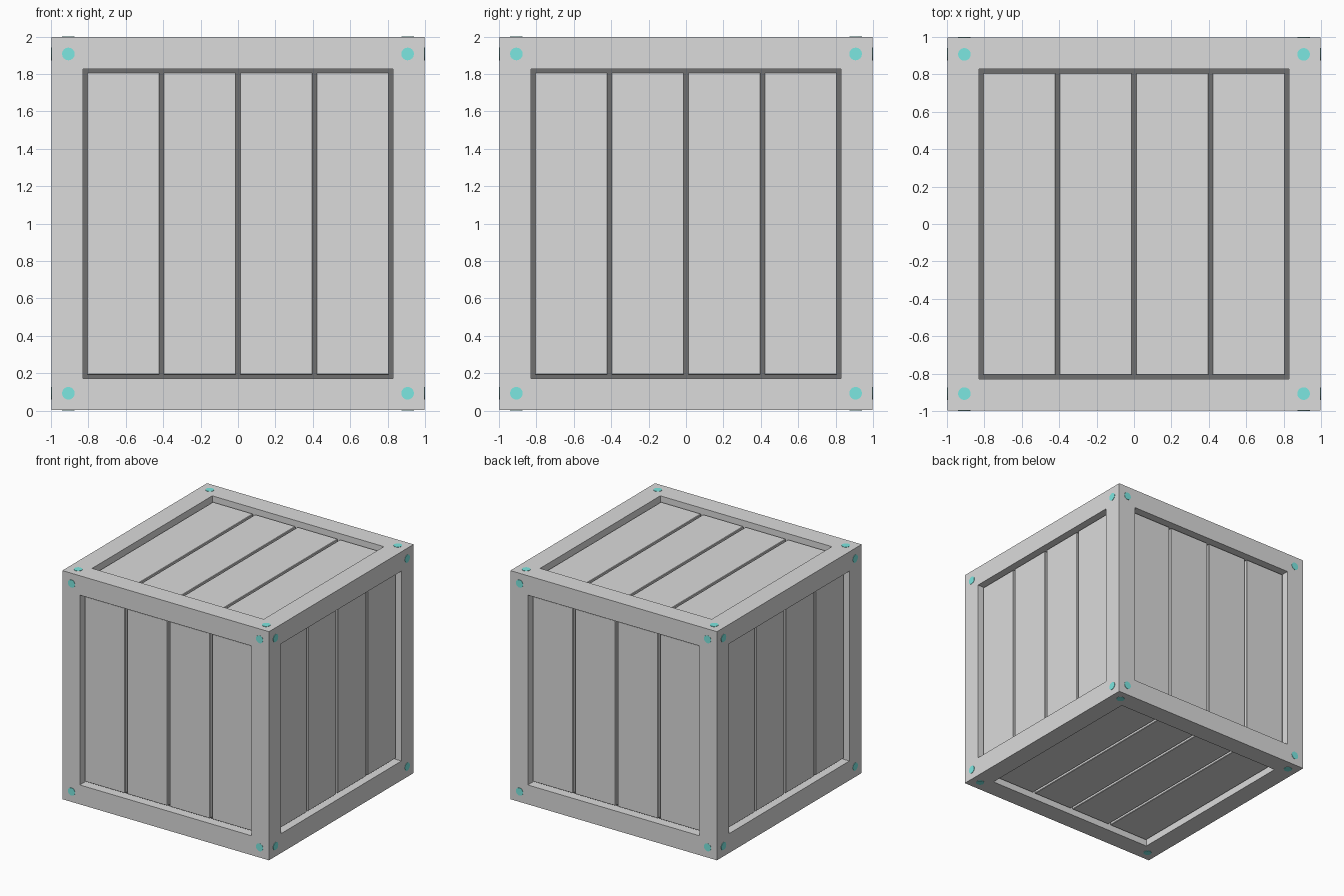
import bpy, bmesh
from math import pi
from mathutils import Matrix, Vector

old = bpy.data.objects.get("Cube")
if old:
    bpy.data.objects.remove(old)


def material(name, rgb):
    m = bpy.data.materials.new(name)
    m.use_nodes = True
    m.diffuse_color = (*rgb, 1)
    m.node_tree.nodes["Principled BSDF"].inputs["Base Color"].default_value = (*rgb, 1)
    return m


def add_object(name, bm, *mats):
    bmesh.ops.recalc_face_normals(bm, faces=bm.faces)
    mesh = bpy.data.meshes.new(name)
    bm.to_mesh(mesh)
    bm.free()
    for mat in mats:
        mesh.materials.append(mat)
    ob = bpy.data.objects.new(name, mesh)
    bpy.context.collection.objects.link(ob)
    return ob


grey = material("crate grey", (0.71, 0.71, 0.71))
dark = material("groove dark grey", (0.16, 0.16, 0.16))
teal = material("bolt teal", (0.2, 0.8, 0.75))

HALF = 0.997      # frame half size
OPENING = 0.828   # half size of each opening
RECESS = 0.04     # depth of plank faces
GROOVE = 0.045    # groove depth below the plank faces
GAP = 0.02        # groove width
PITCH = 0.409     # plank spacing
BOLT = 0.907      # bolt offset from face centre

# Frame: cube with each face inset and pushed in, dark at the bottom of the grooves
bm = bmesh.new()
bmesh.ops.create_cube(bm, size=2 * HALF)
sides = bm.faces[:]
bmesh.ops.inset_individual(bm, faces=sides, thickness=HALF - OPENING, use_even_offset=True)
for f in sides:
    normal = f.normal.copy()
    floor = bmesh.ops.extrude_discrete_faces(bm, faces=[f])["faces"][0]
    bmesh.ops.translate(bm, verts=floor.verts, vec=-normal * (RECESS + GROOVE))
    floor.material_index = 1
bmesh.ops.translate(bm, verts=bm.verts, vec=(0, 0, 1))
add_object("frame", bm, grey, dark)

# Each side is laid out facing up, planks along y, then turned into place
lift = Matrix.Translation((0, 0, 1))
turns = {"top": Matrix.Identity(4), "bottom": Matrix.Rotation(pi, 4, "Y")}
for i, side in enumerate(("front", "right", "back", "left")):
    turns[side] = Matrix.Rotation(i * pi / 2, 4, "Z") @ Matrix.Rotation(pi / 2, 4, "X")

for side, turn in turns.items():
    # Planks
    bm = bmesh.new()
    size = Vector((PITCH - GAP, 2 * (OPENING - GAP), GROOVE + 0.01))
    for i in range(4):
        place = Matrix.Translation(((i - 1.5) * PITCH, 0, HALF - RECESS - size.z / 2))
        bmesh.ops.create_cube(bm, size=1, matrix=place @ Matrix.Diagonal((*size, 1)))
    bmesh.ops.bevel(bm, geom=bm.edges[:], offset=0.004, segments=1, affect="EDGES")
    bm.transform(lift @ turn)
    add_object(side + "_planks", bm, grey)

    # Corner bolts
    bm = bmesh.new()
    for x in (-BOLT, BOLT):
        for y in (-BOLT, BOLT):
            bmesh.ops.create_cone(bm, cap_ends=True, segments=16, radius1=0.034,
                                  radius2=0.034, depth=0.02,
                                  matrix=Matrix.Translation((x, y, 0.99)))
    bm.transform(lift @ turn)
    add_object(side + "_bolts", bm, teal)
